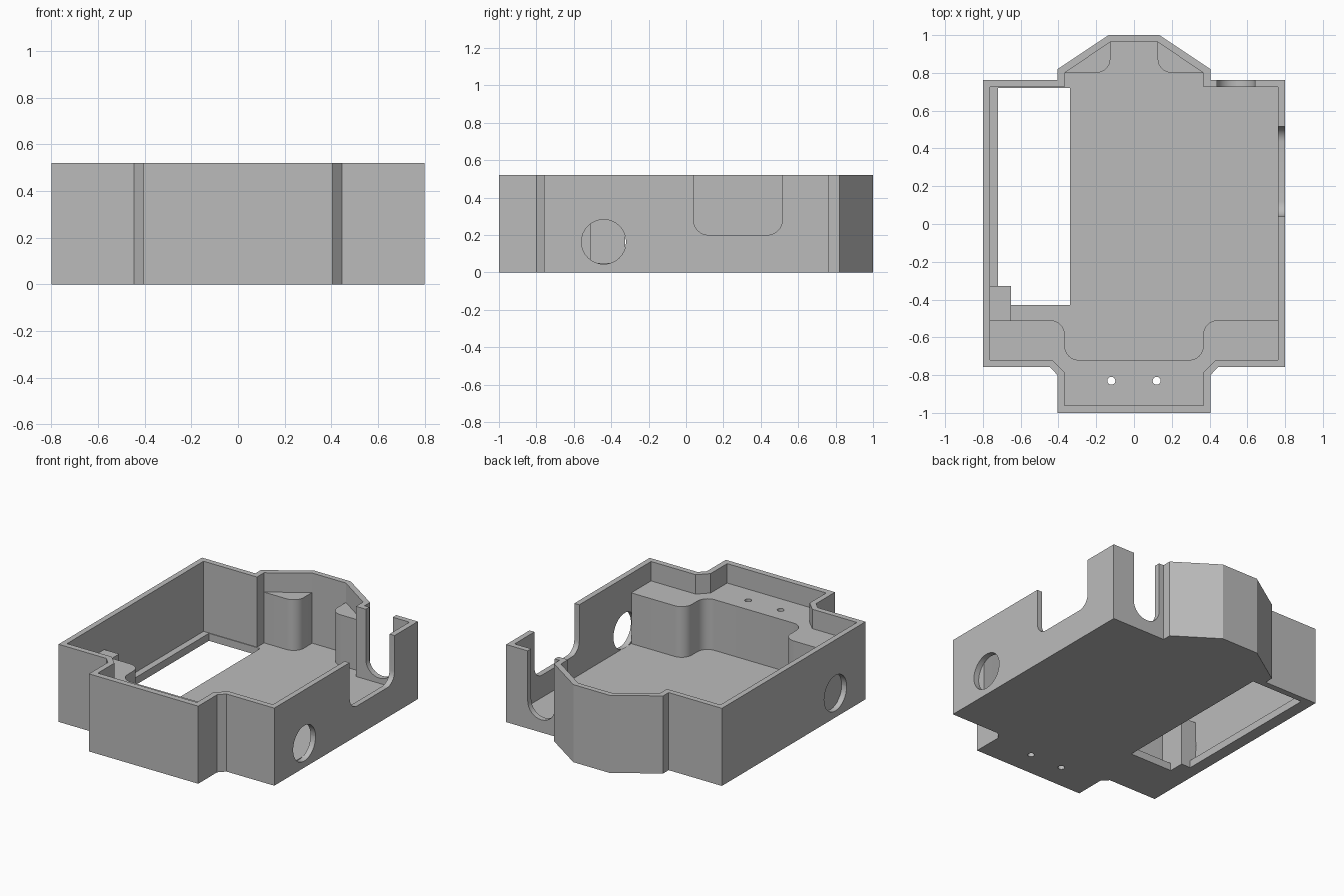
import bpy
import bmesh
from math import pi, tan
from mathutils import Vector, Matrix

cube = bpy.data.objects.get("Cube")
if cube:
    bpy.data.objects.remove(cube, do_unlink=True)

HEIGHT, FLOOR, DECK = 0.52, 0.05, 0.39

grey = bpy.data.materials.new("plain grey")
grey.use_nodes = True
colour = (0.5, 0.5, 0.5, 1)
grey.diffuse_color = colour
grey.node_tree.nodes["Principled BSDF"].inputs["Base Color"].default_value = colour


def mirrored(half):
    """Close a right-hand outline with its mirror image."""
    return half + [(-p[0], *p[1:]) for p in reversed(half)]


def rounded(points, steps=8):
    """Fillet every corner that carries a radius as its third value."""
    out = []
    for i, p in enumerate(points):
        corner = Vector(p[:2])
        if len(p) < 3:
            out.append(corner)
            continue
        a = (Vector(points[i - 1][:2]) - corner).normalized()
        b = (Vector(points[(i + 1) % len(points)][:2]) - corner).normalized()
        reach = p[2] / tan(a.angle(b) / 2)
        centre = corner + (a + b).normalized() * (reach ** 2 + p[2] ** 2) ** 0.5
        start, end = corner + a * reach - centre, corner + b * reach - centre
        for s in range(steps + 1):
            t = s / steps
            ang = start.angle(end)
            turn = start.angle_signed(end)
            sign = -1 if turn > 0 else 1
            out.append(centre + Matrix.Rotation(sign * ang * t, 2) @ start)
    return out


def prism(name, outline, low, high, axis="z"):
    """Extrude an outline along z, or along x (y,z outline) or y (x,z outline)."""
    place = {"z": lambda u, v, w: (u, v, w),
             "x": lambda u, v, w: (w, u, v),
             "y": lambda u, v, w: (u, w, v)}[axis]
    bm = bmesh.new()
    face = bm.faces.new([bm.verts.new(place(p[0], p[1], low)) for p in rounded(outline)])
    top = bmesh.ops.extrude_face_region(bm, geom=[face])["geom"]
    bmesh.ops.translate(bm, vec=place(0, 0, high - low),
                        verts=[v for v in top if isinstance(v, bmesh.types.BMVert)])
    bmesh.ops.recalc_face_normals(bm, faces=bm.faces)
    mesh = bpy.data.meshes.new(name)
    bm.to_mesh(mesh)
    bm.free()
    mesh.materials.append(grey)
    obj = bpy.data.objects.new(name, mesh)
    bpy.context.collection.objects.link(obj)
    return obj


def box(x0, x1, y0, y1):
    return [(x0, y0), (x1, y0), (x1, y1), (x0, y1)]


def circle(u, v, r):
    return [(u + r, v + r, r), (u - r, v + r, r), (u - r, v - r, r), (u + r, v - r, r)]


def cut(target, cutter):
    cutter.hide_render = True
    mod = target.modifiers.new("cut", 'BOOLEAN')
    mod.operation, mod.solver, mod.object = 'DIFFERENCE', 'EXACT', cutter
    bpy.context.view_layer.objects.active = target
    bpy.ops.object.modifier_apply(modifier=mod.name)
    bpy.data.objects.remove(cutter, do_unlink=True)


# Housing shell outline
outer = mirrored([(0.405, -1), (0.405, -0.8), (0.445, -0.758), (0.8, -0.758),
                  (0.8, 0.762), (0.405, 0.762), (0.405, 0.82), (0.135, 1)])
housing = prism("housing", outer, 0, HEIGHT)

# Upper cavity, above the front deck and the rear corner posts
inner = mirrored([(0.367, -0.96), (0.367, -0.785), (0.432, -0.72), (0.763, -0.72),
                  (0.763, 0.725), (0.367, 0.725), (0.367, 0.8), (0.125, 0.964)])
cut(housing, prism("upper_cavity", inner, DECK, 0.7))

# Lower cavity, leaving the deck and the posts solid
lower = mirrored([(0.367, -0.72, 0.075), (0.367, -0.51, 0.075), (0.763, -0.51),
                  (0.763, 0.725), (0.367, 0.725), (0.367, 0.8),
                  (0.125, 0.8, 0.075), (0.125, 0.964)])
cut(housing, prism("lower_cavity", lower, FLOOR, DECK + 0.05))

# Floor opening
cut(housing, prism("floor_opening", box(-0.72, -0.34, -0.43, 0.72), -0.1, 0.2))

# Round side ports and screw holes
for side in (-1, 1):
    a, b = sorted((side * 0.763, side * 0.9))
    cut(housing, prism("side_port", circle(-0.44, 0.163, 0.119), a, b, "x"))
    cut(housing, prism("screw_hole", circle(side * 0.12, -0.83, 0.021), -0.1, 0.6))

# Wide side notch and narrow rear notch
side_notch = [(0.04, 0.7), (0.04, 0.2, 0.08), (0.515, 0.2, 0.08), (0.515, 0.7)]
cut(housing, prism("side_notch", side_notch, 0.7, 0.9, "x"))
rear_notch = [(0.44, 0.7), (0.44, 0.085, 0.099), (0.64, 0.085, 0.099), (0.64, 0.7)]
cut(housing, prism("rear_notch", rear_notch, 0.7, 0.9, "y"))

# Support block beside the floor opening
prism("support_block", box(-0.764, -0.652, -0.515, -0.327), 0.0, 0.33)

for obj in bpy.context.collection.objects:
    if obj.type == 'MESH' and obj.name in ("housing", "support_block"):
        bpy.ops.object.select_all(action='DESELECT')
        obj.select_set(True)
        bpy.context.view_layer.objects.active = obj
        bpy.ops.object.shade_smooth_by_angle(angle=pi / 6)
